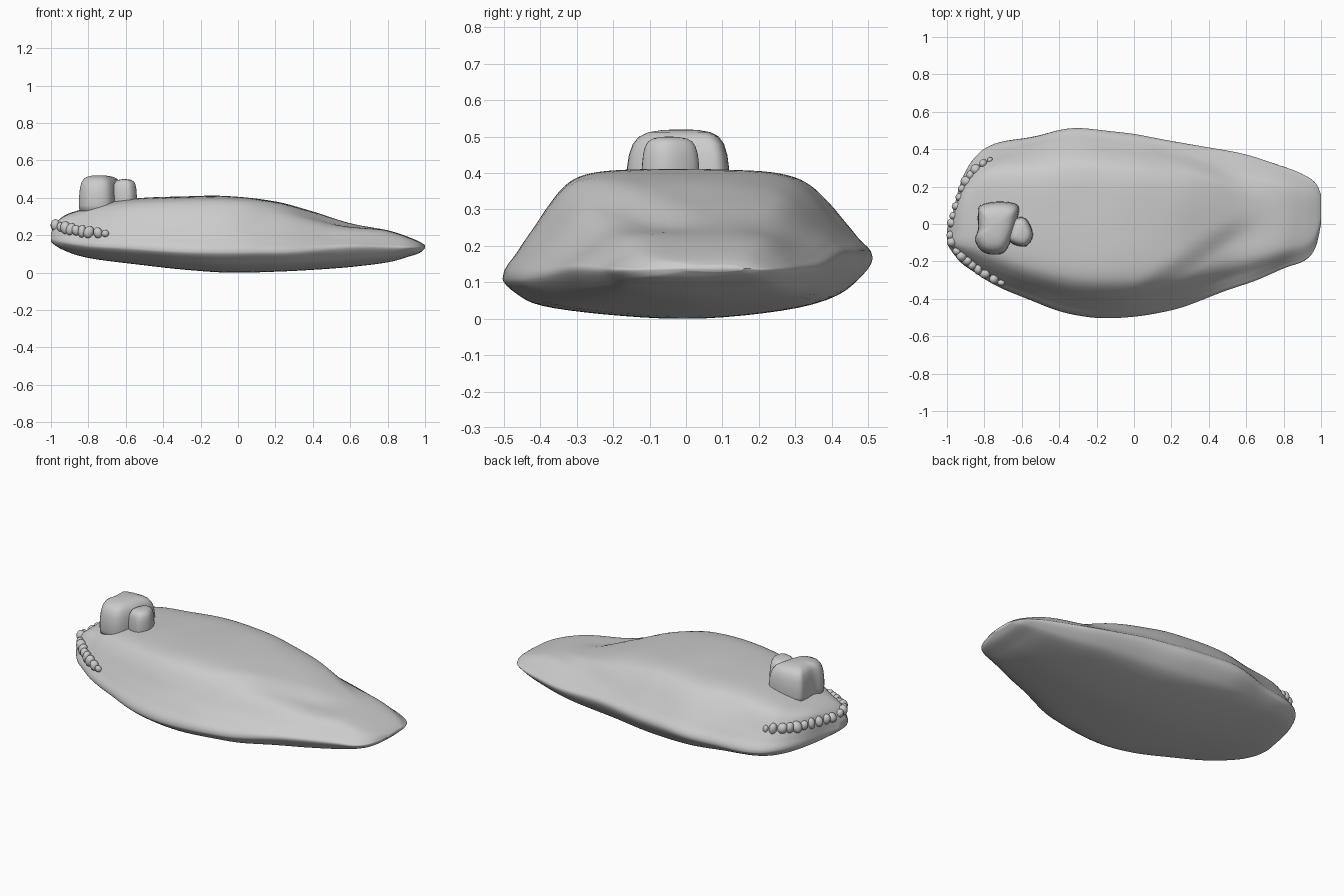
import bpy, bmesh, math, random
from mathutils import Vector, Matrix, noise

if "Cube" in bpy.data.objects:
    bpy.data.objects.remove(bpy.data.objects["Cube"])

random.seed(4)


def finish(bm, name):
    bmesh.ops.recalc_face_normals(bm, faces=bm.faces)
    me = bpy.data.meshes.new(name)
    bm.to_mesh(me)
    bm.free()
    me.shade_smooth()
    ob = bpy.data.objects.new(name, me)
    bpy.context.collection.objects.link(ob)
    return ob


def loft(rings, name):
    bm = bmesh.new()
    loops = [[bm.verts.new(p) for p in r] for r in rings]
    n = len(rings[0])
    for a, b in zip(loops, loops[1:]):
        for i in range(n):
            j = (i + 1) % n
            bm.faces.new((a[i], a[j], b[j], b[i]))
    bm.faces.new(loops[0])
    bm.faces.new(loops[-1])
    return finish(bm, name)


def catmull(pts, t, closed=False):
    n = len(pts)
    i = int(t) if closed else min(int(t), n - 2)
    f = t - i
    pick = (lambda k: pts[k % n]) if closed else (lambda k: pts[max(0, min(n - 1, k))])
    p = [pick(i + k) for k in (-1, 0, 1, 2)]
    return [b + 0.5 * f * (c - a + f * (2*a - 5*b + 4*c - d + f * (3*(b - c) + d - a)))
            for a, b, c, d in zip(*p)]


def smooth(v):
    v = max(0, min(1, v))
    return v * v * (3 - 2 * v)


# Body stations: x, y min, y max, z bottom, z rim, z top
STATIONS = [
    (-1.00, -0.10, -0.03, 0.165, 0.18, 0.21),
    (-0.97, -0.15, 0.06, 0.14, 0.17, 0.27),
    (-0.92, -0.21, 0.24, 0.115, 0.16, 0.31),
    (-0.85, -0.26, 0.36, 0.09, 0.15, 0.335),
    (-0.75, -0.32, 0.425, 0.07, 0.14, 0.365),
    (-0.55, -0.41, 0.465, 0.045, 0.135, 0.395),
    (-0.30, -0.49, 0.51, 0.017, 0.14, 0.405),
    (-0.05, -0.50, 0.485, 0.0, 0.14, 0.408),
    (0.20, -0.46, 0.445, 0.005, 0.14, 0.38),
    (0.40, -0.39, 0.41, 0.015, 0.14, 0.325),
    (0.60, -0.32, 0.37, 0.03, 0.14, 0.265),
    (0.80, -0.24, 0.305, 0.055, 0.135, 0.225),
    (0.91, -0.20, 0.26, 0.085, 0.135, 0.19),
    (0.97, -0.13, 0.22, 0.105, 0.135, 0.165),
    (1.00, 0.0, 0.16, 0.13, 0.138, 0.147),
]

# Body cross-section, half of it, from bottom centre round the rim to top centre
HALF = [(0, -1), (0.45, -0.9), (0.78, -0.7), (0.92, -0.4), (1, 0), (0.92, 0.24), (0.83, 0.47),
        (0.75, 0.67), (0.66, 0.84), (0.55, 0.94), (0.36, 0.99), (0, 1)]
PROFILE = HALF + [(-u, v) for u, v in HALF[-2:0:-1]]


def section(row, n=88):
    x, y0, y1, zb, zr, zt = row
    pts = []
    for i in range(n):
        u, v = catmull(PROFILE, len(PROFILE) * i / n, True)
        y = (y0 + y1) / 2 + u * (y1 - y0) / 2
        rim = zr + 0.03 * u * smooth((0.7 - abs(x)) / 0.5)
        z = rim + v * ((zt - rim) if v > 0 else (rim - zb))
        if v > 0:
            # shallow folds where the dome drops to the low shoulders
            d1 = x * 0.56 - (y + 0.36) * 0.83
            d2 = (x - 0.05) * 0.4 + (y - 0.43) * 0.9
            w = smooth(v * 1.5) * smooth((x + 0.15) / 0.3) * smooth((0.8 - x) / 0.35)
            z -= 0.03 * w * smooth((d1 + 0.04) / 0.12) * smooth((0.1 - y) / 0.2)
            z -= 0.02 * w * smooth((d2 + 0.03) / 0.08)
        # slight unevenness of the stone
        k = 0.008 * noise.noise(Vector((x * 4, y * 5, z * 6)))
        pts.append((x, y + k * u, max(0, z + k * 0.5 * v * (v > 0))))
    return pts


last = len(STATIONS) - 1
body = loft([section(catmull(STATIONS, last * i / 90)) for i in range(91)], "body")


# Boulders: outline swept upward through rounded rings
def boulder(name, outline, z0, z1):
    n = len(outline)
    ring = [catmull(outline, k * n / 40, True) for k in range(40)]
    cx = sum(p[0] for p in ring) / 40
    cy = sum(p[1] for p in ring) / 40
    prof = [(0.96, 0), (1, 0.2), (0.99, 0.45), (0.95, 0.65), (0.88, 0.8),
            (0.77, 0.9), (0.6, 0.96), (0.35, 0.99), (0.05, 1)]
    loft([[(cx + (x - cx) * s, cy + (y - cy) * s, z0 + (z1 - z0) * h)
           for x, y in ring] for s, h in prof], name)


boulder("large_boulder", [(-0.82, 0.10), (-0.72, 0.12), (-0.62, 0.10), (-0.625, 0.02),
                          (-0.65, -0.07), (-0.70, -0.155), (-0.80, -0.155), (-0.85, -0.09),
                          (-0.835, -0.03), (-0.835, 0.05)], 0.32, 0.52)
boulder("small_boulder", [(-0.66, -0.02), (-0.63, 0.03), (-0.58, 0.03), (-0.545, -0.03),
                          (-0.545, -0.08), (-0.58, -0.12), (-0.64, -0.11), (-0.67, -0.08)],
        0.36, 0.50)


# Pebble rows seated on the rounded end of the body
def pebble_row(name, path, count):
    bm = bmesh.new()
    for i in range(count):
        p = Vector(catmull(path, (len(path) - 1) * i / (count - 1)))
        hit, loc, nor, _ = body.closest_point_on_mesh(p)
        p = p.lerp(loc + nor * 0.008, 0.7)
        r = random.uniform(0.025, 0.029) * (0.75 if i == count - 1 else 1)
        scale = Matrix.Diagonal((random.uniform(0.8, 1.05), random.uniform(0.8, 1.05),
                                 random.uniform(0.95, 1.35), 1))
        spin = Matrix.Rotation(random.uniform(-0.5, 0.5), 4, 'Y')
        bmesh.ops.create_icosphere(bm, subdivisions=3, radius=r,
                                   matrix=Matrix.Translation(p) @ spin @ scale)
    finish(bm, name)


pebble_row("front_pebbles", [(-0.96, -0.06, 0.24), (-0.93, -0.14, 0.235), (-0.88, -0.21, 0.23),
                             (-0.81, -0.265, 0.22), (-0.71, -0.315, 0.21)], 10)
pebble_row("back_pebbles", [(-0.955, 0.0, 0.245), (-0.92, 0.10, 0.25), (-0.89, 0.20, 0.25),
                            (-0.84, 0.27, 0.25), (-0.76, 0.32, 0.24)], 10)
